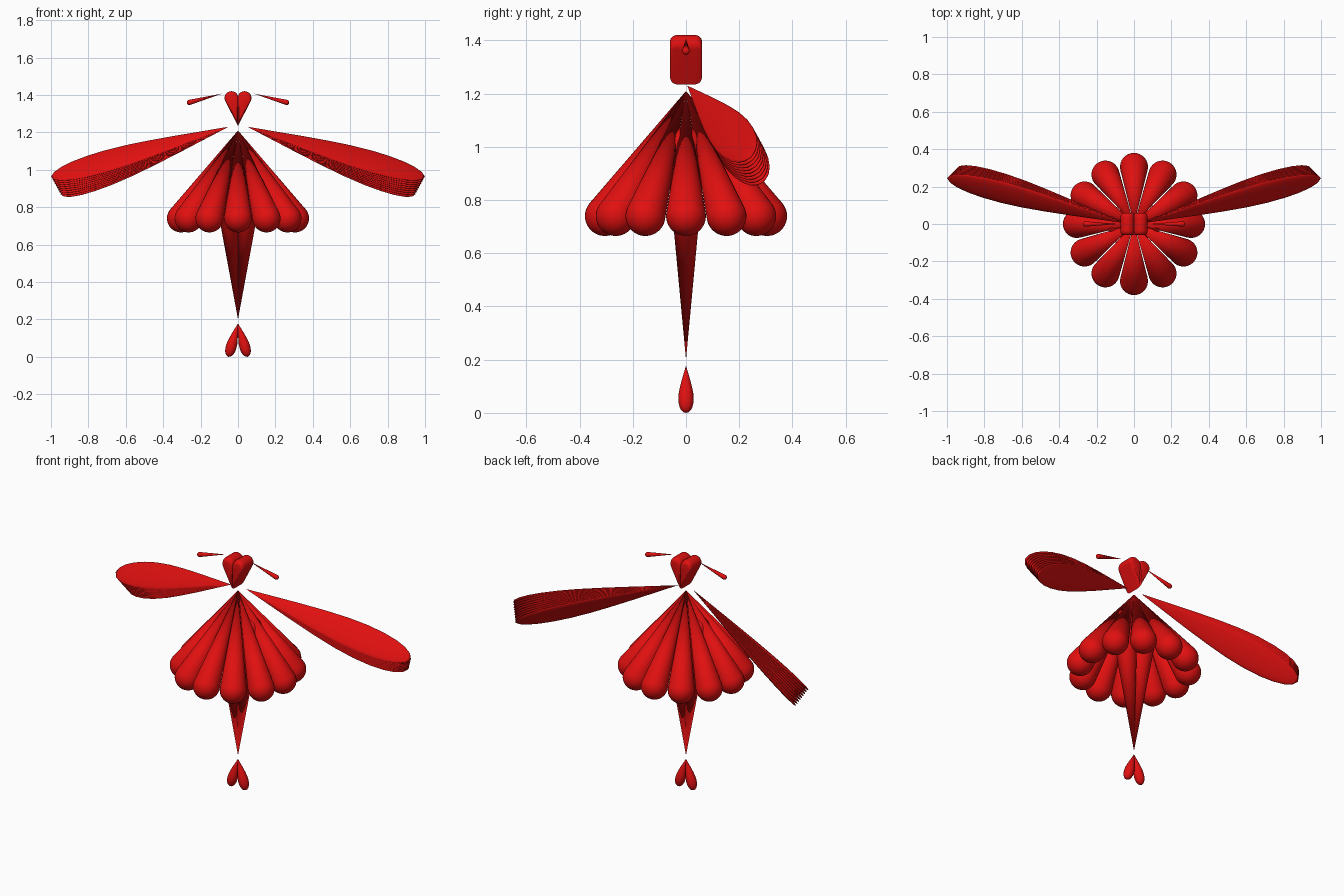
import bpy, bmesh, math
from mathutils import Vector

if "Cube" in bpy.data.objects:
    bpy.data.objects.remove(bpy.data.objects["Cube"])

red = bpy.data.materials.new("bright red")
red.diffuse_color = (0.75, 0.005, 0.005, 1)
red.use_nodes = True
red.node_tree.nodes["Principled BSDF"].inputs["Base Color"].default_value = red.diffuse_color


def finish(bm, name, angle=40):
    bmesh.ops.recalc_face_normals(bm, faces=bm.faces)
    me = bpy.data.meshes.new(name)
    bm.to_mesh(me)
    bm.free()
    me.materials.append(red)
    ob = bpy.data.objects.new(name, me)
    bpy.context.collection.objects.link(ob)
    bpy.ops.object.select_all(action='DESELECT')
    ob.select_set(True)
    bpy.context.view_layer.objects.active = ob
    bpy.ops.object.shade_smooth_by_angle(angle=math.radians(angle))
    return ob


def drop_profile(length, r, steps=10):
    """Distance/radius pairs: a cone running tangent into a ball."""
    a = math.asin(r / length)
    start = math.pi / 2 + a
    pts = [(0, 0)]
    for i in range(steps + 1):
        t = start * (1 - i / steps)
        pts.append((length + r * math.cos(t), r * math.sin(t)))
    return pts


def leaf_profile(length):
    """Bulging leaf outline with unit half width."""
    return [(t * length, r) for t, r in
            [(0, 0), (.15, .27), (.3, .54), (.45, .78), (.58, .94), (.7, 1), (.8, .95),
             (.88, .82), (.94, .62), (.98, .36), (1, 0)]]


def loft(bm, origin, axis, pts, u, v, n=28):
    """Elliptical rings along an axis; closed to a point at both ends."""
    prev = None
    for d, r in pts:
        c = origin + axis * d
        if r < 1e-6:
            ring = [bm.verts.new(c)]
        else:
            ring = [bm.verts.new(c + u * (r * math.cos(k * math.tau / n)) + v * (r * math.sin(k * math.tau / n)))
                    for k in range(n)]
        if prev:
            for k in range(n):
                j = (k + 1) % n
                if len(prev) == 1:
                    bm.faces.new((prev[0], ring[k], ring[j]))
                elif len(ring) == 1:
                    bm.faces.new((prev[k], prev[j], ring[0]))
                else:
                    bm.faces.new((prev[k], prev[j], ring[j], ring[k]))
        prev = ring


def drop(name, apex, ball, r):
    apex, ball = Vector(apex), Vector(ball)
    axis = (ball - apex).normalized()
    u = axis.orthogonal().normalized()
    bm = bmesh.new()
    loft(bm, apex, axis, drop_profile((ball - apex).length, r), u, axis.cross(u))
    return finish(bm, name)


# skirt of twelve petals
for i in range(12):
    a = i * math.tau / 12
    drop(f"skirt_petal_{i + 1}", (0, 0, 1.21), (.305 * math.cos(a), .305 * math.sin(a), .74), .075)

for s, side in ((1, "right"), (-1, "left")):
    # legs and antennae
    drop(f"{side}_leg", (0, 0, .2), (s * .072, 0, 1.0), .075)
    drop(f"{side}_antenna", (s * .085, 0, 1.407), (s * .26, 0, 1.36), .014)

    # feet
    bm = bmesh.new()
    apex = Vector((0, 0, .178))
    vec = Vector((s * .052, 0, 0)) - apex
    axis = vec.normalized()
    y = Vector((0, 1, 0))
    loft(bm, apex, axis, leaf_profile(vec.length), axis.cross(y) * .029, y * .029)
    finish(bm, f"{side}_foot")

    # wings: a fan of thin leaves sharing one root
    bm = bmesh.new()
    root = Vector((s * .05, .005, 1.23))
    top, bottom = Vector((s * 1.0, .245, .962)), Vector((s * .95, .295, .87))
    leaves = 9
    for i in range(leaves):
        vec = top.lerp(bottom, i / (leaves - 1)) - root
        axis = vec.normalized()
        w = Vector((s * .04, .7, .7))
        w = (w - axis * w.dot(axis)).normalized()
        loft(bm, root, axis, leaf_profile(vec.length), w * .083, axis.cross(w) * .015)
    finish(bm, f"{side}_wing")

    # head: half of a heart, extruded front to back with rounded ends
    bm = bmesh.new()
    tip, ball = Vector((0, 0, 1.235)), Vector((s * .035, 0, 1.383))
    axis = (ball - tip).normalized()
    across = axis.cross(Vector((0, 1, 0)))
    half = drop_profile((ball - tip).length, .037)
    outline = [tip + axis * d + across * r for d, r in half]
    outline += [tip + axis * d - across * r for d, r in half[-2:0:-1]]
    mid = Vector((s * .025, 0, 1.335))
    rings = []
    for k in range(-6, 7):
        t = abs(k) / 6 * math.pi / 2
        yy = math.copysign(.035 + .025 * math.sin(t), k) if k else -.035
        sc = .72 + .28 * math.cos(t)
        rings.append([bm.verts.new(mid + (p - mid) * sc + Vector((0, yy, 0))) for p in outline])
        if k == 0:
            rings.append([bm.verts.new(p + Vector((0, .035, 0))) for p in outline])
    n = len(outline)
    for a, b in zip(rings, rings[1:]):
        for k in range(n):
            bm.faces.new((a[k], a[(k + 1) % n], b[(k + 1) % n], b[k]))
    bm.faces.new(rings[0])
    bm.faces.new(rings[-1])
    finish(bm, f"{side}_head_half")
